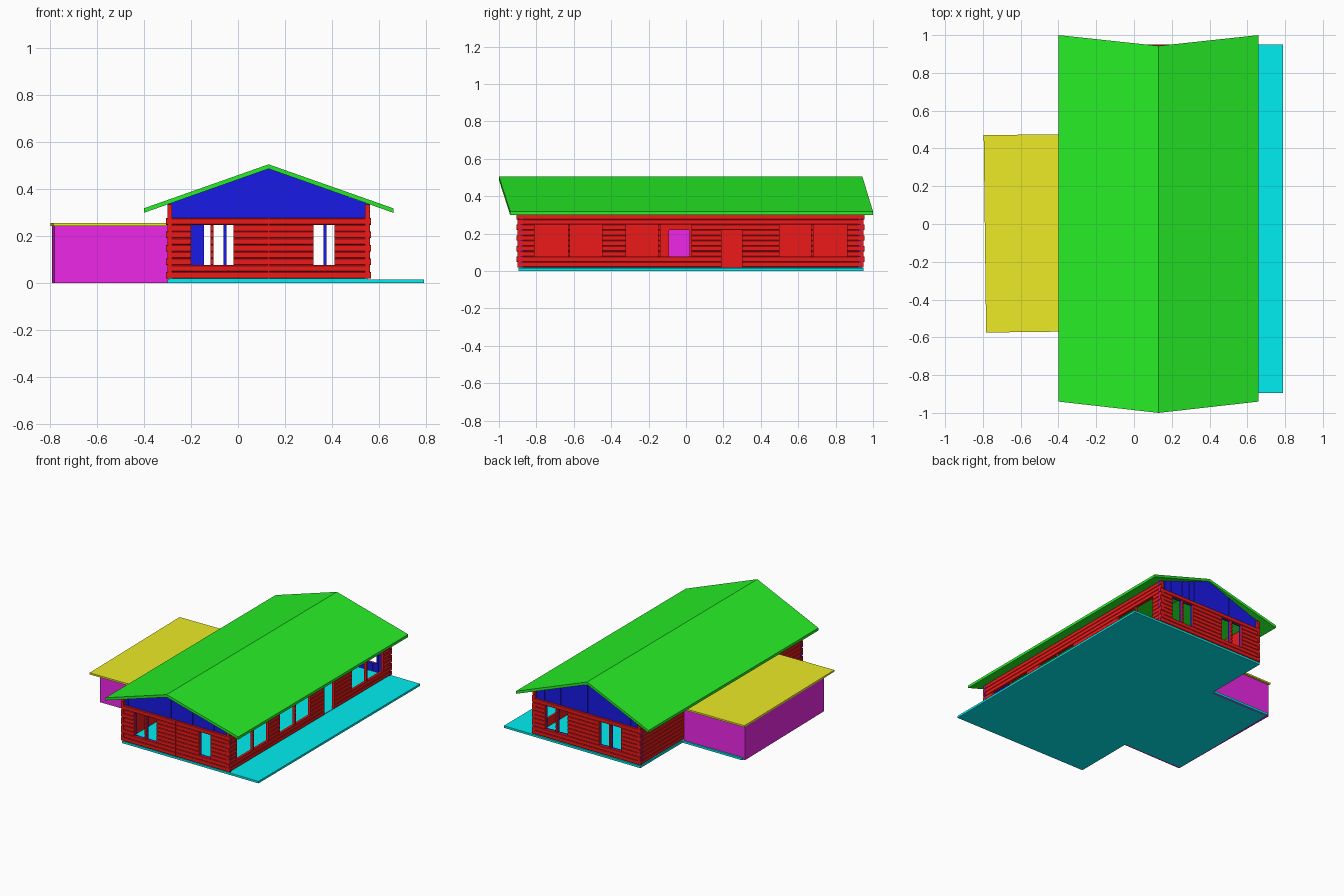
import bpy, bmesh, math

if "Cube" in bpy.data.objects:
    bpy.data.objects.remove(bpy.data.objects["Cube"])

def material(name, rgb):
    m = bpy.data.materials.new(name)
    m.diffuse_color = (*rgb, 1)
    m.use_nodes = True
    m.node_tree.nodes["Principled BSDF"].inputs["Base Color"].default_value = m.diffuse_color
    return m

RED = material("log_red", (0.85, 0.01, 0.01))
BLUE = material("plank_blue", (0.01, 0.01, 0.8))
GREEN = material("roof_green", (0.02, 0.85, 0.02))
CYAN = material("slab_cyan", (0.0, 0.85, 0.87))
PINK = material("garage_magenta", (0.85, 0.02, 0.8))
YELLOW = material("garage_roof_yellow", (0.85, 0.83, 0.02))

X0, X1, Y0, Y1 = -0.30, 0.56, -0.90, 0.95      # house outline
FLOOR, PITCH, RIDGE = 0.02, 0.0285, 0.13        # floor height, log height, ridge x

def row(k):
    return FLOOR + PITCH * k

SILL, LINTEL, DOORTOP = row(2), row(8), row(7)

def prism(bm, ring, offset):
    """Closed solid from a ring of points and a sweep vector."""
    a = [bm.verts.new(p) for p in ring]
    b = [bm.verts.new([c + d for c, d in zip(p, offset)]) for p in ring]
    bm.faces.new(a)
    bm.faces.new(b[::-1])
    n = len(a)
    for i in range(n):
        bm.faces.new((a[i], b[i], b[(i + 1) % n], a[(i + 1) % n]))

def box(bm, x0, x1, y0, y1, z0, z1):
    prism(bm, [(x0, y0, z0), (x1, y0, z0), (x1, y1, z0), (x0, y1, z0)], (0, 0, z1 - z0))

def finish(bm, name, mat):
    bmesh.ops.recalc_face_normals(bm, faces=bm.faces)
    me = bpy.data.meshes.new(name)
    bm.to_mesh(me)
    bm.free()
    me.materials.append(mat)
    ob = bpy.data.objects.new(name, me)
    bpy.context.collection.objects.link(ob)
    return ob

def free_spans(lo, hi, holes):
    """Parts of lo..hi that are not covered by holes."""
    spans = []
    for a, b in sorted(holes):
        if a > lo:
            spans.append((lo, a))
        lo = max(lo, b)
    if hi > lo:
        spans.append((lo, hi))
    return spans

def log_wall(name, along_x, lo, hi, outer, inner, rows, openings):
    """Stacked chamfered logs; openings are (start, end, bottom, top)."""
    bm = bmesh.new()
    c = 0.003 if outer > inner else -0.003
    for k in range(rows):
        z0, z1 = row(k), row(k + 1)
        mid = (z0 + z1) / 2
        jag = 0.005 if (k + along_x) % 2 else 0.0
        holes = [(a, b) for a, b, s, t in openings if s < mid < t]
        for a, b in free_spans(lo - jag, hi + jag, holes):
            prof = [(inner, z0), (outer - c, z0), (outer, z0 + 0.003),
                    (outer, z1 - 0.003), (outer - c, z1), (inner, z1)]
            if along_x:
                prism(bm, [(a, d, z) for d, z in prof], (b - a, 0, 0))
            else:
                prism(bm, [(d, a, z) for d, z in prof], (0, b - a, 0))
    return finish(bm, name, RED)

def pair(a, m, b):
    """Two-pane window with a narrow mullion at m."""
    return [(a, m - 0.006, SILL, LINTEL), (m + 0.006, b, SILL, LINTEL)]

front_open = pair(-0.20, -0.11, -0.02) + [(0.32, 0.41, SILL, LINTEL)]
back_open = pair(-0.145, -0.055, 0.03) + pair(0.28, 0.37, 0.46)
right_open = (pair(-0.81, -0.625, -0.45) + pair(-0.32, -0.143, 0.03)
              + pair(0.50, 0.675, 0.86) + [(0.19, 0.30, FLOOR, DOORTOP)])
left_open = [(-0.09, 0.02, FLOOR, DOORTOP)]

# Log walls
log_wall("front_log_wall", True, X0, X1, Y0, Y0 + 0.015, 9, front_open)
log_wall("back_log_wall", True, X0, X1, Y1, Y1 - 0.015, 9, back_open)
log_wall("right_log_wall", False, Y0, Y1, X1, X1 - 0.02, 11, right_open)
log_wall("left_log_wall", False, Y0, Y1, X0, X0 + 0.02, 11, left_open)

# Vertical seam strip on the front
bm = bmesh.new()
box(bm, RIDGE - 0.003, RIDGE + 0.003, Y0 - 0.001, Y0 + 0.01, FLOOR, row(9))
finish(bm, "front_seam_strip", RED)

def under_roof(x):
    return 0.486 - 0.353 * abs(x - RIDGE)

def plank_gable(name, y, inward, openings):
    """Vertical plank lining rising into the gable."""
    bm = bmesh.new()
    n = 20
    cuts = {round(X0 + (X1 - X0) * i / n, 4) for i in range(n + 1)}
    cuts |= {round(v, 4) for o in openings for v in o[:2]} | {RIDGE}
    cuts = sorted(cuts)
    for i, (a, b) in enumerate(zip(cuts, cuts[1:])):
        mid = (a + b) / 2
        holes = [(s, t) for p, q, s, t in openings if p < mid < q]
        yy = y + inward * (0.002 if i % 2 else 0.0)
        for s, t in free_spans(FLOOR, 0.4, holes):
            ta, tb = (under_roof(a), under_roof(b)) if t == 0.4 else (t, t)
            prism(bm, [(a, yy, s), (b, yy, s), (b, yy, tb), (a, yy, ta)],
                  (0, inward * 0.013, 0))
    finish(bm, name, BLUE)

# Gables
plank_gable("front_gable", Y0 + 0.013, 1, front_open)
plank_gable("back_gable", Y1 - 0.013, -1, back_open)

# Main roof: the front gable end juts out, the back one is cut in at the ridge
bm = bmesh.new()
rings = []
for ridge_y, eave_y in ((-1.0, -0.94), (0.943, 1.0)):
    rings.append([bm.verts.new(p) for p in (
        (-0.40, eave_y, 0.318), (RIDGE, ridge_y, 0.505), (0.66, eave_y, 0.318),
        (0.66, eave_y, 0.299), (RIDGE, ridge_y, 0.486), (-0.40, eave_y, 0.299))])
f, k = rings
for i in range(6):
    j = (i + 1) % 6
    bm.faces.new((f[i], f[j], k[j], k[i]))
for r in rings:
    bm.faces.new((r[0], r[1], r[4], r[5]))
    bm.faces.new((r[1], r[2], r[3], r[4]))
finish(bm, "main_roof", GREEN)

# Floor slab with porch and garage floor
bm = bmesh.new()
slab = [(0.79, -0.895), (0.79, 0.95), (X0, 0.95), (X0, 0.468), (-0.775, 0.468),
        (-0.775, -0.448), (X0, -0.448), (X0, -0.895)]
prism(bm, [(x, y, 0) for x, y in slab], (0, 0, 0.015))
finish(bm, "floor_slab", CYAN)
bm = bmesh.new()
box(bm, X0 + 0.01, X1 - 0.01, Y0 + 0.01, Y1 - 0.01, 0.013, FLOOR)
finish(bm, "house_floor", CYAN)

# Garage, slightly rotated against the house
TURN = math.radians(0.7)
bm = bmesh.new()
box(bm, -0.785, -0.775, -0.45, 0.465, 0, 0.245)
box(bm, -0.775, X0, -0.45, -0.44, 0, 0.245)
box(bm, -0.775, X0, 0.455, 0.465, 0, 0.245)
walls = finish(bm, "garage_walls", PINK)
bm = bmesh.new()
box(bm, -0.79, X0, -0.565, 0.48, 0.244, 0.256)
roof = finish(bm, "garage_roof", YELLOW)
for ob in (walls, roof):
    ob.rotation_euler.z = TURN
